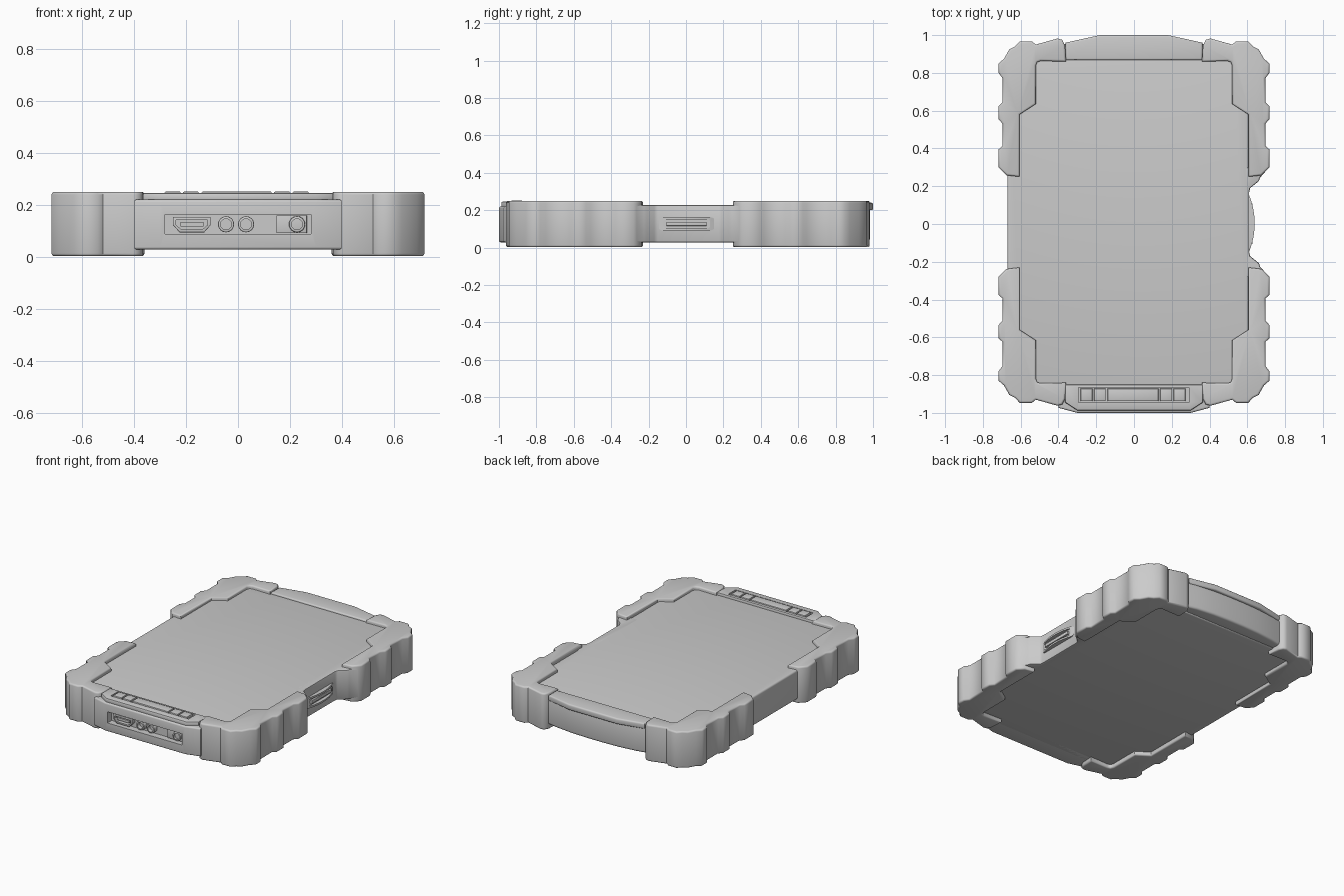
import bpy, bmesh, math

if "Cube" in bpy.data.objects:
    bpy.data.objects.remove(bpy.data.objects["Cube"])


def finish(ob, angle=40):
    me = ob.data
    me.shade_smooth()
    me.set_sharp_from_angle(angle=math.radians(angle))


def prism(name, pts, lo, hi, axis='z', bevel=0.0, segs=2, angle=40):
    """Extrude a 2D outline along an axis and round its two rims."""
    put = {'z': lambda p, h: (p[0], p[1], h),
           'y': lambda p, h: (p[0], h, p[1]),
           'x': lambda p, h: (h, p[0], p[1])}[axis]
    bm = bmesh.new()
    a = [bm.verts.new(put(p, lo)) for p in pts]
    b = [bm.verts.new(put(p, hi)) for p in pts]
    n = len(pts)
    caps = [bm.faces.new(a), bm.faces.new(b)]
    for i in range(n):
        j = (i + 1) % n
        bm.faces.new((a[i], a[j], b[j], b[i]))
    bmesh.ops.recalc_face_normals(bm, faces=bm.faces)
    if bevel:
        rims = list({e for f in caps for e in f.edges})
        bmesh.ops.bevel(bm, geom=rims, offset=bevel, segments=segs,
                        profile=0.5, affect='EDGES', clamp_overlap=True)
    me = bpy.data.meshes.new(name)
    bm.to_mesh(me)
    bm.free()
    ob = bpy.data.objects.new(name, me)
    bpy.context.collection.objects.link(ob)
    finish(ob, angle)
    return ob


def boolean(ob, cutter, op='DIFFERENCE'):
    cutter.hide_render = True
    m = ob.modifiers.new('cut', 'BOOLEAN')
    m.object, m.operation, m.solver = cutter, op, 'EXACT'
    bpy.context.view_layer.objects.active = ob
    bpy.ops.object.modifier_apply(modifier=m.name)
    bpy.data.objects.remove(cutter)
    finish(ob)


def rect(x0, x1, y0, y1):
    return [(x0, y0), (x1, y0), (x1, y1), (x0, y1)]


def circle(cx, cy, r, n=24):
    return [(cx + r * math.cos(2 * math.pi * i / n), cy + r * math.sin(2 * math.pi * i / n))
            for i in range(n)]


def stadium(cx, cy, half_w, half_h, r, n=5):
    pts = []
    for k, (sx, sy) in enumerate([(1, 1), (-1, 1), (-1, -1), (1, -1)]):
        for i in range(n + 1):
            t = math.pi / 2 * (k + i / n)
            pts.append((cx + sx * (half_w - r) + r * math.cos(t),
                        cy + sy * (half_h - r) + r * math.sin(t)))
    return pts


def mirrored(half):
    """Complete an outline that is symmetric in x."""
    return half + [(-x, y) for x, y in reversed(half)]


# main slab with the screen on top
prism('body', [(-0.67, -0.80), (-0.60, -0.90), (0.54, -0.90), (0.607, -0.80),
               (0.607, 0.80), (0.54, 0.90), (-0.60, 0.90), (-0.67, 0.80)],
      0.028, 0.228, bevel=0.012, segs=3)

# four fluted corner bumpers, mirrored about y = 0.01
corner = [(0.36, 0.86), (0.365, 0.945), (0.38, 0.975), (0.405, 0.982), (0.52, 0.95),
          (0.54, 0.967), (0.605, 0.967), (0.63, 0.94), (0.66, 0.925), (0.688, 0.875),
          (0.717, 0.85), (0.717, 0.80), (0.695, 0.77), (0.695, 0.645),
          (0.717, 0.625), (0.717, 0.555), (0.695, 0.53), (0.695, 0.415),
          (0.717, 0.395), (0.717, 0.30), (0.675, 0.258), (0.605, 0.25),
          (0.605, 0.58), (0.52, 0.635), (0.52, 0.838), (0.512, 0.857), (0.495, 0.863)]
for sx, side in ((1, 'right'), (-1, 'left')):
    for sy, end in ((1, 'back'), (-1, 'front')):
        prism(f'bumper_{end}_{side}',
              [(sx * x, 0.01 + sy * (y - 0.01)) for x, y in corner],
              0.002, 0.25, bevel=0.011, segs=3, angle=50)

# back end: bowed band with a lip above it
prism('back_band', mirrored([(0.40, 0.84), (0.40, 0.945), (0.30, 0.966), (0.18, 0.980),
                             (0.06, 0.985)]), 0.035, 0.215, bevel=0.015, segs=3)
prism('back_lip', mirrored([(0.362, 0.868), (0.362, 0.96), (0.18, 1.0)]),
      0.20, 0.24, bevel=0.01, segs=3)

# front end: port block with a recess
block = prism('front_block', mirrored([(0.40, -0.84), (0.40, -0.973), (0.30, -1.0)]),
              0.028, 0.22, bevel=0.01, segs=3)
boolean(block, prism('recess_cutter', rect(-0.28, 0.28, 0.087, 0.163), -1.1, -0.955, 'y'))

# button flap above the ports
flap = prism('button_flap', mirrored([(0.365, -0.85), (0.365, -0.945), (0.30, -0.987)]),
             0.21, 0.246, bevel=0.008)
boolean(flap, prism('strip_cutter', rect(-0.295, 0.29, -0.945, -0.866), 0.236, 0.3))
for i, (x0, x1) in enumerate([(-0.283, -0.22), (-0.212, -0.15), (-0.14, 0.13),
                              (0.138, 0.202), (0.21, 0.273)]):
    prism(f'button_{i + 1}', rect(x0, x1, -0.938, -0.872), 0.22, 0.251, bevel=0.006)


# front ports
def outline_trap(d):
    return [(-0.25 + d, 0.153 - d), (-0.105 - d, 0.153 - d), (-0.105 - d, 0.122),
            (-0.13 - d * 0.5, 0.094 + d), (-0.225 + d * 0.5, 0.094 + d), (-0.25 + d, 0.122)]


port = prism('video_port', outline_trap(0), -0.985, -0.94, 'y', bevel=0.003)
boolean(port, prism('port_cutter', outline_trap(0.012), -1.1, -0.955, 'y'))
prism('video_port_tongue', rect(-0.222, -0.133, 0.117, 0.133), -0.98, -0.95, 'y')
prism('power_panel', rect(0.148, 0.265, 0.091, 0.159), -0.972, -0.94, 'y', bevel=0.003)
for i, cx in enumerate((-0.046, 0.031, 0.227)):
    ring = prism(f'round_jack_{i + 1}', circle(cx, 0.125, 0.031), -0.985, -0.94, 'y',
                 bevel=0.004)
    boolean(ring, prism('jack_cutter', circle(cx, 0.125, 0.021), -1.1, -0.958, 'y'))

# right side: frame between the bumpers and a bowed connector
prism('side_frame', [(0.55, 0.30), (0.715, 0.30), (0.667, 0.245), (0.662, 0.228),
                     (0.615, 0.19), (0.61, 0.17), (0.61, -0.15), (0.615, -0.17),
                     (0.662, -0.208), (0.667, -0.225), (0.715, -0.28), (0.55, -0.28)],
      0.028, 0.228, bevel=0.008)
conn = prism('side_connector', stadium(0.003, 0.127, 0.155, 0.036, 0.03), 0.57, 0.70, 'x')
boolean(conn, prism('bow_cutter', circle(0.247, 0.003, 0.392, 96), 0.0, 0.3), 'INTERSECT')
boolean(conn, prism('slot_cutter', stadium(0.003, 0.127, 0.125, 0.024, 0.012),
                    0.615, 0.75, 'x'))
prism('side_connector_tongue', rect(-0.105, 0.11, 0.116, 0.138), 0.60, 0.628, 'x',
      bevel=0.003)
